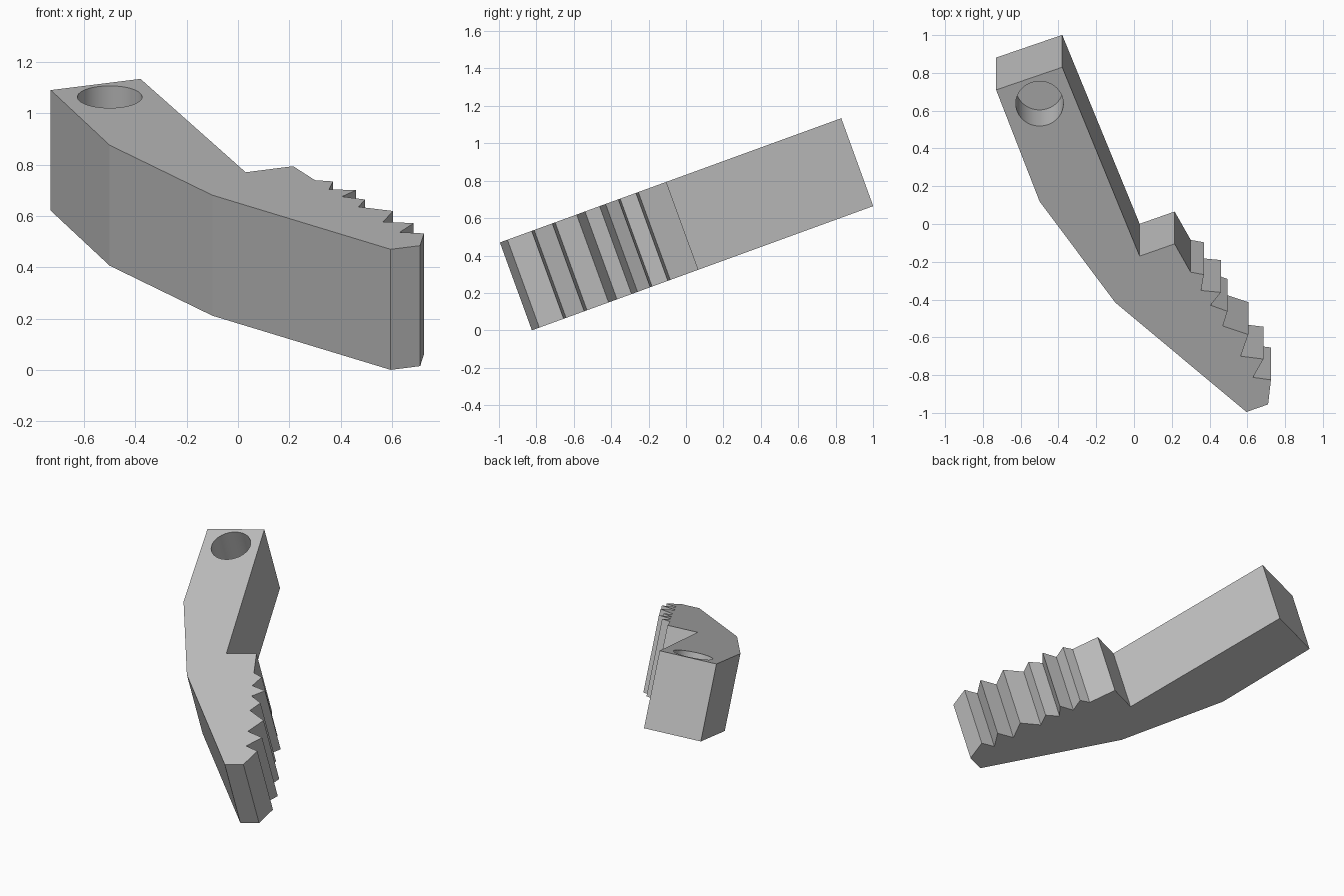
import bpy, bmesh, math

if "Cube" in bpy.data.objects:
    bpy.data.objects.remove(bpy.data.objects["Cube"], do_unlink=True)

TILT = math.radians(20)
THICK = 0.5
LIFT = 0.832

# One plain grey for the whole part
grey = bpy.data.materials.new("plain grey")
grey.use_nodes = True
colour = (0.52, 0.52, 0.52, 1)
grey.diffuse_color = colour
grey.node_tree.nodes["Principled BSDF"].inputs["Base Color"].default_value = colour

# Plan outline of the upper face: bent back, square step, toothed edge
arm = [(-0.5, 0.12), (-0.73, 0.71), (-0.38, 0.83), (0.03, -0.17), (0.215, -0.105)]
teeth = [  # notch, tip
    (0.30, -0.255), (0.37, -0.268),
    (0.355, -0.352), (0.46, -0.362),
    (0.405, -0.43), (0.495, -0.462),
    (0.47, -0.54), (0.605, -0.585),
    (0.565, -0.70), (0.685, -0.715),
    (0.63, -0.812), (0.725, -0.825)]
toe = [(0.71, -0.955), (0.595, -0.995), (-0.1, -0.415)]


def place(obj):
    """Tilt the part so the arm rises towards the back."""
    obj.rotation_euler.x = TILT
    obj.location.z = LIFT
    bpy.context.collection.objects.link(obj)
    return obj


def to_object(bm, name):
    bmesh.ops.recalc_face_normals(bm, faces=bm.faces)
    mesh = bpy.data.meshes.new(name)
    bm.to_mesh(mesh)
    bm.free()
    mesh.materials.append(grey)
    return place(bpy.data.objects.new(name, mesh))


# Jaw arm: outline extruded square to its tilted face
bm = bmesh.new()
face = bm.faces.new([bm.verts.new((x, y / math.cos(TILT), 0)) for x, y in arm + teeth + toe])
ext = bmesh.ops.extrude_face_region(bm, geom=[face])
bmesh.ops.translate(bm, vec=(0, 0, -THICK),
                    verts=[g for g in ext["geom"] if isinstance(g, bmesh.types.BMVert)])
jaw = to_object(bm, "jaw_arm")

# Blind round socket, half the thickness deep
bm = bmesh.new()
bmesh.ops.create_cone(bm, cap_ends=True, segments=64, radius1=0.126, radius2=0.126, depth=THICK)
bmesh.ops.translate(bm, vec=(-0.5, 0.637 / math.cos(TILT), 0), verts=bm.verts)
cutter = to_object(bm, "socket_cutter")
cutter.hide_render = True

cut = jaw.modifiers.new("socket", "BOOLEAN")
cut.operation = "DIFFERENCE"
cut.solver = "EXACT"
cut.object = cutter
bpy.ops.object.select_all(action="DESELECT")
jaw.select_set(True)
bpy.context.view_layer.objects.active = jaw
bpy.ops.object.modifier_apply(modifier=cut.name)
bpy.data.objects.remove(cutter, do_unlink=True)
bpy.ops.object.shade_smooth_by_angle(angle=math.radians(12))
